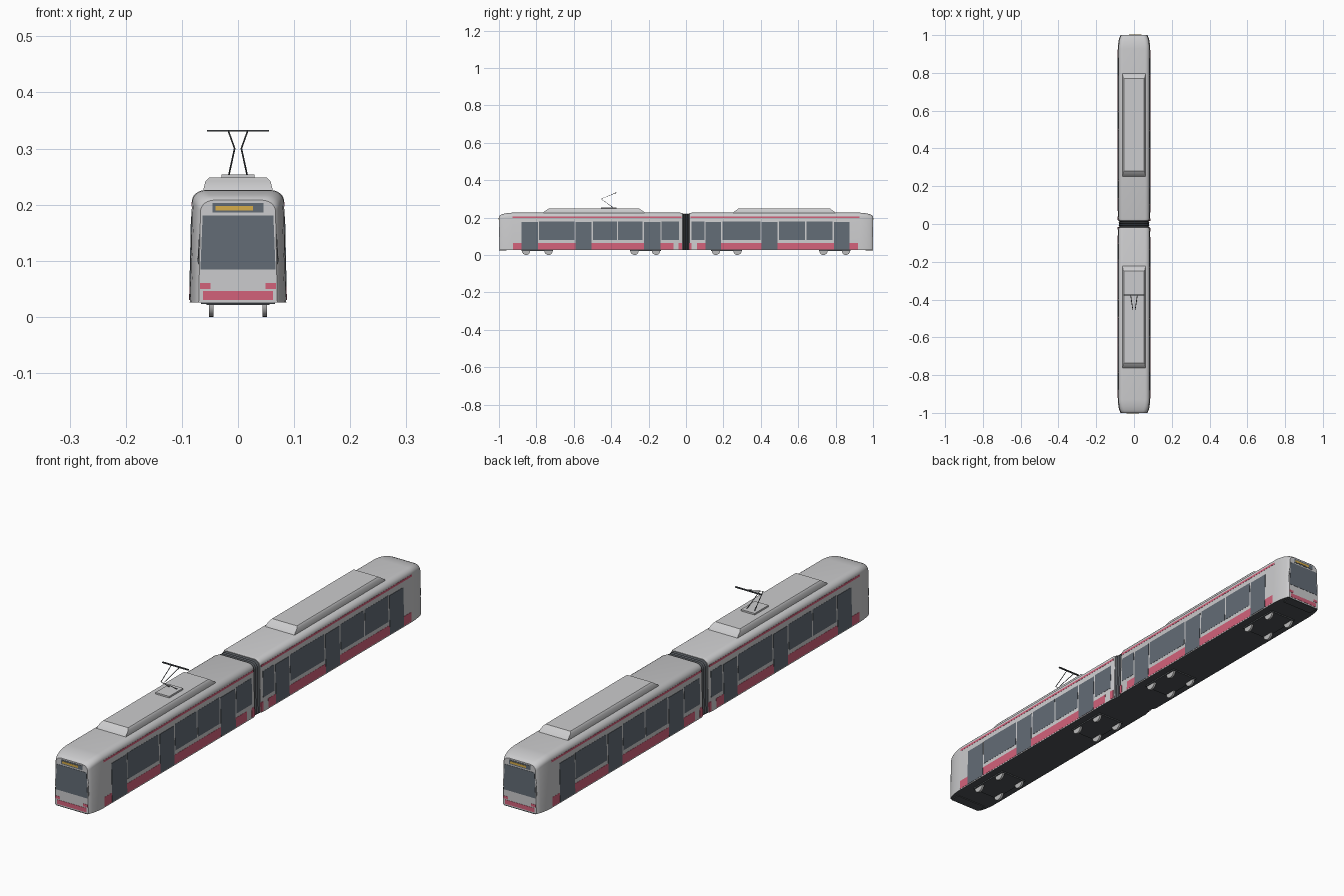
import bpy, bmesh, math

cube = bpy.data.objects.get("Cube")
if cube:
    bpy.data.objects.remove(cube, do_unlink=True)


def material(name, color):
    m = bpy.data.materials.new(name)
    m.use_nodes = True
    m.diffuse_color = (*color, 1)
    m.node_tree.nodes["Principled BSDF"].inputs["Base Color"].default_value = (*color, 1)
    return m


GREY = material("light grey paint", (0.6, 0.6, 0.61))
RED = material("rose red paint", (0.65, 0.12, 0.195))
GLASS = material("tinted glass", (0.125, 0.15, 0.18))
DARK = material("dark grey rubber", (0.075, 0.083, 0.092))
METAL = material("pale metal", (0.5, 0.5, 0.5))
YELLOW = material("amber display", (0.68, 0.42, 0.07))

FLOOR, ROOF, HALF = 0.026, 0.226, 0.086
SHOULDER = 0.206


def finish(bm, name, mats, smooth=False):
    bmesh.ops.recalc_face_normals(bm, faces=bm.faces)
    mesh = bpy.data.meshes.new(name)
    bm.to_mesh(mesh)
    bm.free()
    for m in mats:
        mesh.materials.append(m)
    obj = bpy.data.objects.new(name, mesh)
    bpy.context.collection.objects.link(obj)
    if smooth:
        bpy.ops.object.select_all(action='DESELECT')
        obj.select_set(True)
        bpy.context.view_layer.objects.active = obj
        bpy.ops.object.shade_smooth_by_angle(angle=math.radians(35))


def loft(name, rings, mats, smooth=False):
    """Join closed rings of points and cap both ends."""
    bm = bmesh.new()
    loops = [[bm.verts.new(p) for p in ring] for ring in rings]
    n = len(loops[0])
    for a, b in zip(loops, loops[1:]):
        for i in range(n):
            j = (i + 1) % n
            bm.faces.new((a[i], a[j], b[j], b[i]))
    bm.faces.new(loops[0])
    bm.faces.new(loops[-1])
    if len(mats) > 1:
        bmesh.ops.recalc_face_normals(bm, faces=bm.faces)
        for f in bm.faces:
            f.material_index = 1 if f.normal.z < -0.9 else 0
    finish(bm, name, mats, smooth)


def box(name, x, y, z, mat, s=1):
    """Box from (min, max) ranges; s = -1 turns it half round the z axis."""
    rings = [[(s * a, s * b, c) for a, b in ((x[0], y[0]), (x[1], y[0]), (x[1], y[1]), (x[0], y[1]))]
             for c in z]
    loft(name, rings, [mat])


def side_x(z):
    return HALF * (1 - 0.045 * (z - FLOOR) / (SHOULDER - FLOOR))


def plate(name, y, z, mat, lift, s):
    """Thin plate lying on the sloping side wall."""
    rings = [[(s * (side_x(c) + d), s * b, c) for d, b in
              ((-0.003, y[0]), (lift, y[0]), (lift, y[1]), (-0.003, y[1]))] for c in z]
    loft(name, rings, [mat])


def section(y, half, top, s):
    """Body cross-section with rounded roof shoulders."""
    pts = [(half, FLOOR)]
    for i in range(7):
        a = math.radians(15 * i)
        r = 0.02
        hx = half * 0.955
        pts.append((hx - 0.024 * (1 - math.cos(a)), top - r + r * math.sin(a)))
    right = [(s * x, s * y, z) for x, z in pts]
    left = [(-s * x, s * y, z) for x, z in reversed(pts)]
    return right + left


def rod(name, path, radius, mat):
    curve = bpy.data.curves.new(name, 'CURVE')
    curve.dimensions = '3D'
    curve.bevel_depth = radius
    curve.bevel_resolution = 1
    curve.use_fill_caps = True
    spline = curve.splines.new('POLY')
    spline.points.add(len(path) - 1)
    for p, co in zip(spline.points, path):
        p.co = (*co, 1)
    curve.materials.append(mat)
    obj = bpy.data.objects.new(name, curve)
    bpy.context.collection.objects.link(obj)


# Side layout in the +x view: front car then rear car
doors = [(-0.88, -0.79), (-0.59, -0.505), (-0.225, -0.137),
         (0.105, 0.187), (0.405, 0.49), (0.79, 0.875)]
windows = [(-0.785, -0.597), (-0.498, -0.369), (-0.363, -0.232), (-0.13, -0.037),
           (0.03, 0.098), (0.194, 0.398), (0.497, 0.637), (0.643, 0.783)]
bands = [(-0.925, -0.068), (-0.04, -0.022), (0.016, 0.03), (0.06, 0.92)]
stripes = [(-0.927, -0.024), (0.024, 0.927)]
nose = [(0, 0.070, 0.208), (0.004, 0.0735, 0.212), (0.015, 0.078, 0.217),
        (0.035, 0.0825, 0.222), (0.055, 0.085, 0.225), (0.072, HALF, ROOF)]

for s, end in ((1, "front"), (-1, "rear")):
    # Car body with rounded nose and dark underside
    rings = [section(-1 + d, h, t, s) for d, h, t in nose]
    rings += [section(-0.03, HALF, ROOF, s), section(-0.018, HALF - 0.003, ROOF - 0.003, s)]
    loft(end + "_car_body", rings, [GREY, DARK], True)

    # Windows, doors and painted bands
    side = "left" if s == 1 else "right"
    for y in windows:
        plate(side + "_window", y, (0.08, 0.179), GLASS, 0.0006, s)
    for y in doors:
        plate(side + "_door", y, (0.03, 0.176), GLASS, 0.0012, s)
    for y in bands:
        plate(side + "_lower_band", y, (0.03, 0.065), RED, 0.0006, s)
    for y in stripes:
        plate(side + "_roof_stripe", y, (0.197, 0.205), RED, 0.0006, s)

    # End face: windscreen, display, lamps and bumper
    face = (-1.001, -0.998)
    rings = [[(s * x * w, s * y, z) for x, y in ((-1, face[0]), (1, face[0]), (1, face[1]), (-1, face[1]))]
             for z, w in ((0.084, 0.067), (0.181, 0.063))]
    loft(end + "_windscreen", rings, [GLASS])
    box(end + "_display_frame", (-0.045, 0.045), face, (0.186, 0.203), GLASS, s)
    box(end + "_display", (-0.04, 0.027), (-1.002, -0.999), (0.19, 0.198), YELLOW, s)
    box(end + "_bumper_band", (-0.062, 0.062), face, (0.03, 0.046), RED, s)
    box(end + "_bumper_lip", (-0.066, 0.066), (-1, -0.96), (0.023, 0.028), DARK, s)
    for m in (-1, 1):
        box(end + "_lamp", sorted((m * 0.049, m * 0.068)), face, (0.05, 0.06), RED, s)
        rod(end + "_mirror", [(m * 0.069, -s * 0.997, 0.088), (m * 0.071, -s * 0.998, 0.1),
                              (m * 0.067, -s * 0.998, 0.17)], 0.001, DARK)

    # Bogies and wheels
    for pair in ((-0.855, -0.735), (-0.275, -0.16)):
        box("bogie_frame", (-0.056, 0.056), (pair[0] - 0.025, pair[1] + 0.025), (0.021, 0.03), DARK, s)
        for y in pair:
            for x in (-0.048, 0.048):
                rings = [[(x + dx, s * y + 0.022 * math.cos(a), 0.022 + 0.022 * math.sin(a))
                          for a in (math.tau * i / 20 for i in range(20))] for dx in (-0.004, 0.004)]
                loft("wheel", rings, [METAL], True)

# Roof equipment housings with sloping ends
for y0, y1 in ((-0.765, -0.22), (0.25, 0.8)):
    rings = []
    for z, w, e in ((0.222, 0.062, 0), (0.23, 0.061, 0.004), (0.242, 0.058, 0.022), (0.248, 0.052, 0.03)):
        rings.append([(-w, y0 + e, z), (w, y0 + e, z), (w, y1 - e, z), (-w, y1 - e, z)])
    loft("roof_housing", rings, [GREY], True)

# Pleated bellows between the cars
rings = []
for i in range(9):
    shrink = 0.004 if i % 2 else 0.009
    rings.append(section(-0.022 + 0.0055 * i, HALF - shrink, ROOF - shrink, 1))
loft("bellows", rings, [DARK])

# Pantograph
box("pantograph_base", (-0.029, 0.029), (-0.455, -0.372), (0.246, 0.254), GREY)
for m in (-1, 1):
    rod("pantograph_arm", [(m * 0.016, -0.39, 0.254), (m * 0.006, -0.455, 0.3),
                           (m * 0.017, -0.376, 0.331)], 0.0015, DARK)
box("contact_strip", (-0.055, 0.055), (-0.379, -0.372), (0.33, 0.333), DARK)
